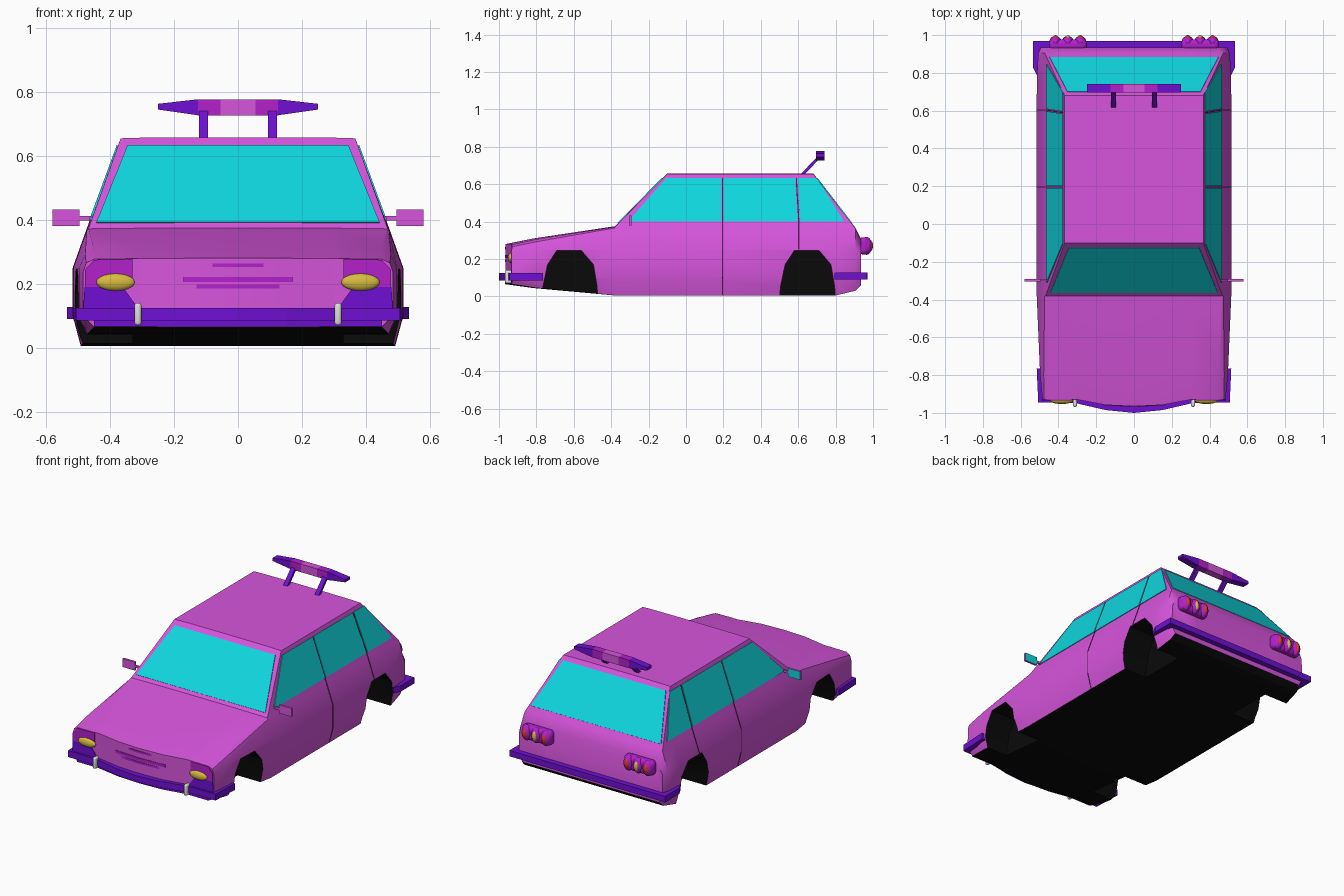
import bpy, bmesh, math
from mathutils import Vector

if "Cube" in bpy.data.objects:
    bpy.data.objects.remove(bpy.data.objects["Cube"])


def mat(name, r, g, b):
    m = bpy.data.materials.new(name)
    m.diffuse_color = (r, g, b, 1)
    m.use_nodes = True
    m.node_tree.nodes["Principled BSDF"].inputs["Base Color"].default_value = m.diffuse_color
    return m


PINK = mat("pink paint", 0.68, 0.09, 0.72)
PURPLE = mat("purple", 0.45, 0.015, 0.60)
VIOLET = mat("violet", 0.16, 0.005, 0.65)
BLACK = mat("black", 0.003, 0.003, 0.003)
GLASS = mat("cyan glass", 0.005, 0.68, 0.74)
YELLOW = mat("yellow lamp", 0.68, 0.50, 0.05)
RED = mat("red lamp", 0.72, 0.04, 0.01)
WHITE = mat("off white", 0.75, 0.75, 0.72)
SEAM = mat("dark plum", 0.10, 0.01, 0.09)


def make(name, verts, faces, mats, rule=None, smooth=None):
    bm = bmesh.new()
    vs = [bm.verts.new(v) for v in verts]
    for f in faces:
        bm.faces.new([vs[i] for i in f])
    bmesh.ops.recalc_face_normals(bm, faces=bm.faces)
    bm.normal_update()
    if rule:
        for f in bm.faces:
            f.material_index = rule(f)
    me = bpy.data.meshes.new(name)
    bm.to_mesh(me)
    bm.free()
    ob = bpy.data.objects.new(name, me)
    bpy.context.collection.objects.link(ob)
    for m in mats:
        me.materials.append(m)
    if smooth:
        shade(ob, smooth)
    return ob


def shade(ob, deg):
    bpy.ops.object.select_all(action='DESELECT')
    ob.select_set(True)
    bpy.context.view_layer.objects.active = ob
    bpy.ops.object.shade_smooth_by_angle(angle=math.radians(deg))


def prism(name, a, b, mats, rule=None):
    """Solid between two matching polygons."""
    n = len(a)
    faces = [list(range(n)), list(range(n, 2 * n))]
    faces += [(i, (i + 1) % n, n + (i + 1) % n, n + i) for i in range(n)]
    return make(name, list(a) + list(b), faces, mats, rule)


def panel(name, pts, m, half=0.004):
    p = [Vector(q) for q in pts]
    n = (p[1] - p[0]).cross(p[2] - p[0]).normalized() * half
    return prism(name, [q + n for q in p], [q - n for q in p], [m])


def bar(name, outer, inner, z0, z1, m):
    """Symmetric strip, half paths run from the side to the centre."""
    full = lambda h: h + [(-x, y) for x, y in h[-2::-1]]
    o, i = full(outer), full(inner)
    n = len(o)
    v = [(x, y, z) for pth, z in ((o, z0), (i, z0), (i, z1), (o, z1)) for x, y in pth]
    f = [(k * n + j, k * n + j + 1, (k + 1) % 4 * n + j + 1, (k + 1) % 4 * n + j)
         for k in range(4) for j in range(n - 1)]
    f += [tuple(k * n for k in range(4)), tuple(k * n + n - 1 for k in range(4))]
    return make(name, v, f, [m])


def box(name, lo, hi, mats, rule=None):
    q = [(lo[0], lo[1]), (hi[0], lo[1]), (hi[0], hi[1]), (lo[0], hi[1])]
    return prism(name, [(x, y, lo[2]) for x, y in q], [(x, y, hi[2]) for x, y in q], mats, rule)


def bevel(ob, w, seg=3):
    md = ob.modifiers.new("bevel", 'BEVEL')
    md.width, md.segments = w, seg
    shade(ob, 40)


def ellipsoid(name, loc, r, m):
    bpy.ops.mesh.primitive_uv_sphere_add(segments=20, ring_count=10, location=loc)
    ob = bpy.context.object
    ob.name, ob.scale = name, r
    ob.data.materials.append(m)
    shade(ob, 60)


# Body shell: cross-sections lofted from nose to tail
# y, nose bow, floor z, floor w, (lower w), (crease w, z), (belt w, z), (top w, z)
stations = [
    (-.93, -.035, .065, .45, .485, .485, .235, .475, .265, .45, .277),
    (-.80, -.02, .045, .47, .497, .497, .25, .478, .292, .45, .306),
    (-.38, 0, .005, .49, .515, .515, .25, .473, .366, .468, .372),
    (-.10, 0, .005, .49, .515, .515, .25, .472, .37, .367, .655),
    (.68, 0, .005, .49, .515, .515, .25, .472, .37, .367, .655),
    (.80, 0, .005, .49, .513, .513, .25, .473, .365, .424, .50),
    (.905, 0, .03, .48, .507, .507, .25, .478, .35, .472, .365),
    (.935, 0, .06, .47, .495, .492, .24, .465, .29, .44, .305)]
verts, faces = [], []
for y, bow, zb, wb, w1, w2, z2, w3, z3, w4, zt in stations:
    half = [(0, zb), (.15, zb), (.3, zb), (wb, zb), (w1, .1), (w2, z2), (w3, z3),
            (w4, zt), (.3, zt + .002), (.15, zt + .003), (0, zt + .003)]
    for x, z in half + [(-x, z) for x, z in half[-2:0:-1]]:
        f = {0: 1, .15: .8}.get(abs(x), 0)
        verts.append((x, y + bow * f, z))
for s in range(len(stations) - 1):
    for i in range(20):
        j = (i + 1) % 20
        faces.append((s * 20 + i, s * 20 + j, s * 20 + 20 + j, s * 20 + 20 + i))
for base in (0, (len(stations) - 1) * 20):
    for f in ((0, 1, 9, 10), (1, 2, 8, 9), (2, 3, 4, 5, 6, 7, 8)):
        faces.append([base + i for i in f])
        faces.append([base + (20 - i) % 20 for i in f])
body = make("body", verts, faces, [PINK, BLACK], lambda f: int(f.normal.z < -.6))

# Wheel arches cut out of the body
front_arch = [(-.775, -.1), (-.765, .05), (-.74, .17), (-.69, .246), (-.56, .246),
              (-.495, .17), (-.475, .05), (-.47, -.1)]
for s in (1, -1):
    for off in (0, 1.27):
        cut = prism("arch_cutter", [(s * .33, y + off, z) for y, z in front_arch],
                    [(s * .6, y + off, z) for y, z in front_arch],
                    [PINK, BLACK], lambda f: 1)
        cut.hide_render = True
        md = body.modifiers.new("arch", 'BOOLEAN')
        md.operation, md.solver, md.object = 'DIFFERENCE', 'EXACT', cut
        bpy.context.view_layer.objects.active = body
        bpy.ops.object.modifier_apply(modifier=md.name)
        bpy.data.objects.remove(cut)
shade(body, 30)

# Windscreen and rear window
panel("windscreen", [(-.443, -.363, .39), (.443, -.363, .39),
                     (.345, -.125, .632), (-.345, -.125, .632)], GLASS)
panel("rear_window", [(-.447, .882, .395), (.447, .882, .395),
                      (.352, .699, .632), (-.352, .699, .632)], GLASS)


def side_x(z):
    return .472 - .105 * (z - .37) / .285


for s in (1, -1):
    # Side windows: bottom y0, y1, top y0, y1
    for b0, b1, t0, t1 in ((-.31, .19, -.105, .19), (.20, .597, .20, .584), (.609, .845, .596, .70)):
        panel("side_window", [(s * side_x(z), y, z) for y, z in
                              ((b0, .40), (b1, .40), (t1, .632), (t0, .632))], GLASS)
    # Door seams
    line = [(.49, .006), (.515, .1), (.515, .25), (.472, .37), (.461, .40), (.376, .632)]
    for y, first in ((.195, 0), (.60, 2)):
        for (xa, za), (xb, zb) in zip(line[first:], line[first + 1:]):
            ya, yb = y, y
            if y > .5:
                ya, yb = [.603 - .013 * max(0, z - .4) / .232 for z in (za, zb)]
            panel("door_seam", [(s * xa, ya - .003, za), (s * xa, ya + .003, za),
                                (s * xb, yb + .003, zb), (s * xb, yb - .003, zb)], SEAM, .002)
    # Wing mirrors with glass on the rear face
    box("mirror", (min(s * .495, s * .58), -.305, .38), (max(s * .495, s * .58), -.292, .432),
        [PINK, GLASS], lambda f: int(f.normal.y > .5))
    box("mirror_stem", (min(s * .455, s * .5), -.303, .398), (max(s * .455, s * .5), -.294, .412), [PINK])
    # Front corner panels, headlamps and bumper guards
    panel("lamp_surround", [(s * x, -.931, z) for x, z in
                            ((.33, .19), (.478, .19), (.478, .245), (.45, .275), (.33, .277))], PURPLE)
    panel("lower_corner", [(s * x, -.931, z) for x, z in
                           ((.31, .12), (.484, .12), (.48, .19), (.36, .19))], VIOLET)
    ellipsoid("headlamp", (s * .383, -.935, .205), (.06, .018, .027), YELLOW)
    bevel(box("bumper_guard", (s * .313 - .011, -.968, .07), (s * .313 + .011, -.93, .14), [WHITE]), .009)
    # Tail lamp clusters
    bevel(box("tail_housing", (s * .35 - .1, .92, .225), (s * .35 + .1, .978, .315), [PURPLE]), .022)
    for dx, m in ((-.066, RED), (0, YELLOW), (.066, RED)):
        ellipsoid("tail_lobe", (s * .35 + dx, .965, .27), (.032, .03, .048), PURPLE)
        ellipsoid("tail_lamp", (s * .35 + dx, .975, .27), (.018, .025, .036), m)
    # Spoiler legs
    prism("spoiler_leg", [(s * .108 + x, y, .65) for x, y in ((-.014, .61), (.014, .61), (.014, .632), (-.014, .632))],
          [(s * .108 + x, y, .745) for x, y in ((-.014, .70), (.014, .70), (.014, .722), (-.014, .722))], [VIOLET])

# Nose trim that follows the bowed front
for w, z0, z1 in ((.08, .252, .264), (.17, .205, .222), (.13, .185, .198)):
    e = -.9624 if w < .1 else -.959
    bar("grille_bar", [(w, e), (0, -.969)], [(w, e + .006), (0, -.962)], z0, z1, PURPLE)
bar("lower_lip", [(.45, -.935), (.3, -.935), (.15, -.962), (0, -.969)],
    [(.45, -.926), (.3, -.926), (.15, -.954), (0, -.961)], .066, .09, VIOLET)

# Bumpers
bar("front_bumper", [(.515, -.765), (.507, -.945), (.31, -.948), (.15, -.985), (0, -1.0)],
    [(.48, -.765), (.47, -.91), (.3, -.91), (.15, -.94), (0, -.95)], .085, .125, VIOLET)
bar("rear_bumper", [(.515, .79), (.535, .83), (.535, .968), (0, .97)],
    [(.49, .79), (.49, .83), (.48, .92), (0, .92)], .09, .127, VIOLET)

# Spoiler wing, coloured in bands by distance from the centre
xs = [-.25, -.125, -.055, .055, .125, .25]
wv, wf = [], []
for x in xs:
    lo, hi = (.745, .763) if abs(x) > .2 else (.727, .777)
    wv += [(x, .695, lo), (x, .74, lo), (x, .74, hi), (x, .695, hi)]
for s in range(5):
    wf += [(s * 4 + i, s * 4 + (i + 1) % 4, s * 4 + 4 + (i + 1) % 4, s * 4 + 4 + i) for i in range(4)]
wf += [(0, 1, 2, 3), (20, 21, 22, 23)]


def band(f):
    x = abs(f.calc_center_median().x)
    return 0 if x < .05 else 1 if x < .12 else 2


make("spoiler_wing", wv, wf, [PINK, PURPLE, VIOLET], band)
